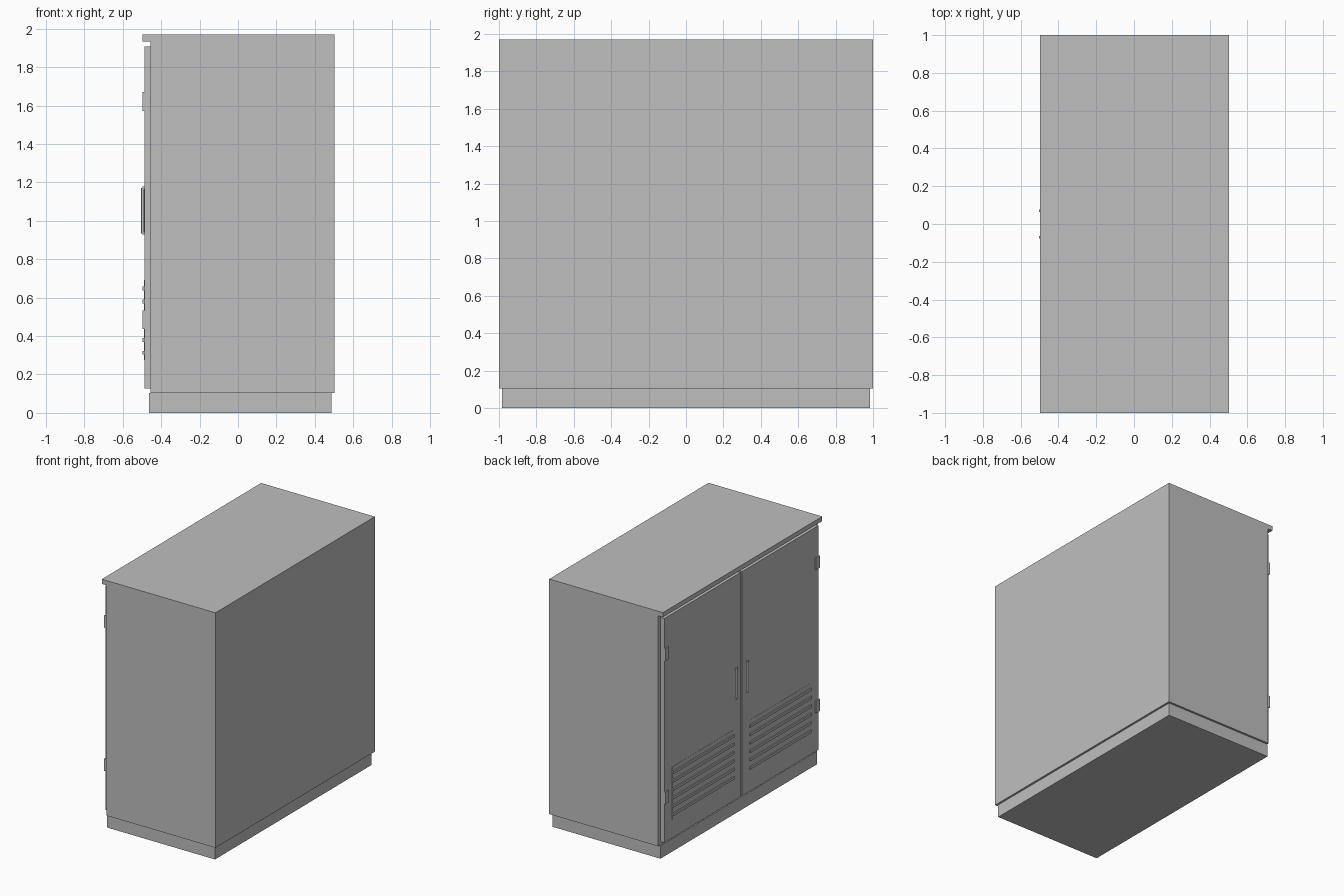
import bpy, bmesh
from mathutils import Matrix

if "Cube" in bpy.data.objects:
    bpy.data.objects.remove(bpy.data.objects["Cube"])

grey = bpy.data.materials.new("light grey metal")
grey.diffuse_color = (0.52, 0.52, 0.52, 1)
grey.use_nodes = True
grey.node_tree.nodes["Principled BSDF"].inputs["Base Color"].default_value = grey.diffuse_color


def finish(name, bm):
    bmesh.ops.recalc_face_normals(bm, faces=bm.faces)
    mesh = bpy.data.meshes.new(name)
    bm.to_mesh(mesh)
    bm.free()
    mesh.materials.append(grey)
    obj = bpy.data.objects.new(name, mesh)
    bpy.context.collection.objects.link(obj)
    return obj


def add_box(bm, x, y, z):
    """Add a box spanning the (low, high) range on each axis."""
    size = [abs(r[1] - r[0]) for r in (x, y, z)]
    mid = [(r[0] + r[1]) / 2 for r in (x, y, z)]
    bmesh.ops.create_cube(bm, size=1, matrix=Matrix.Translation(mid) @ Matrix.Diagonal((*size, 1)))


def box(name, x, y, z):
    bm = bmesh.new()
    add_box(bm, x, y, z)
    return finish(name, bm)


# Plinth
box("plinth", (-0.464, 0.486), (-0.983, 0.983), (0, 0.103))

# Cabinet body with overhanging roof lip: side profile extruded along y
profile = [(-0.455, 0.103), (0.502, 0.103), (0.502, 1.97),
           (-0.497, 1.97), (-0.497, 1.933), (-0.455, 1.933)]
bm = bmesh.new()
face = bm.faces.new([bm.verts.new((x, -1, z)) for x, z in profile])
ext = bmesh.ops.extrude_face_region(bm, geom=[face])
bmesh.ops.translate(bm, vec=(0, 2, 0), verts=[v for v in ext["geom"] if isinstance(v, bmesh.types.BMVert)])
finish("cabinet_body", bm)

for side, s in (("left", 1), ("right", -1)):
    # Door leaf
    box(side + "_door", (-0.487, -0.455), (s * 0.008, s * 0.967), (0.127, 1.908))

    # Vent backing plate and louver slats
    box(side + "_vent_plate", (-0.4885, -0.486), (s * 0.10, s * 0.87), (0.275, 0.692))
    bm = bmesh.new()
    for i in range(6):
        z = 0.313 + i * 0.0668
        add_box(bm, (-0.497, -0.486), (s * 0.10, s * 0.87), (z - 0.01, z + 0.01))
    finish(side + "_louvers", bm)

    # Hinges
    bm = bmesh.new()
    for z in (0.436, 1.573):
        add_box(bm, (-0.497, -0.486), (s * 0.925, s * 0.97), (z, z + 0.097))
    finish(side + "_hinges", bm)

    # Handle: round bar with two mounts
    bm = bmesh.new()
    bmesh.ops.create_cone(bm, cap_ends=True, segments=16, radius1=0.008, radius2=0.008, depth=0.236,
                          matrix=Matrix.Translation((-0.496, s * 0.07, 1.053)))
    for z in (0.928, 1.164):
        add_box(bm, (-0.497, -0.486), (s * 0.061, s * 0.079), (z, z + 0.014))
    handle = finish(side + "_handle", bm)
    bpy.ops.object.select_all(action='DESELECT')
    handle.select_set(True)
    bpy.context.view_layer.objects.active = handle
    bpy.ops.object.shade_smooth_by_angle()
